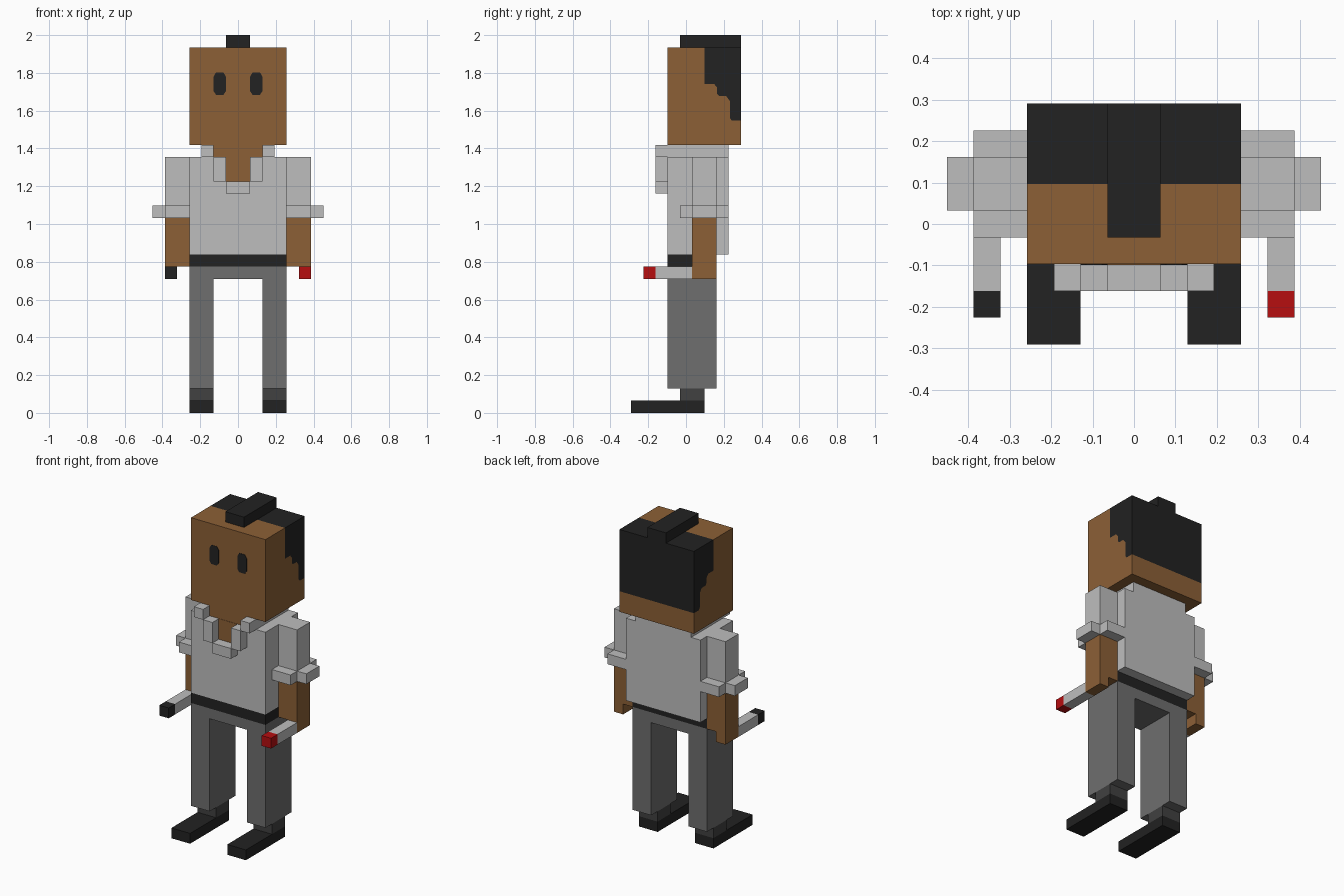
import bpy

U = 2 / 31  # one block

cube = bpy.data.objects.get("Cube")
if cube:
    bpy.data.objects.remove(cube, do_unlink=True)


def material(name, rgb):
    mat = bpy.data.materials.new(name)
    mat.use_nodes = True
    color = [((c / 255 + 0.055) / 1.055) ** 2.4 for c in rgb] + [1]
    mat.diffuse_color = color
    mat.node_tree.nodes["Principled BSDF"].inputs["Base Color"].default_value = color
    return mat


skin = material("brown skin", (140, 96, 54))
black = material("soft black", (34, 34, 34))
cloth = material("light grey", (190, 190, 190))
trouser = material("mid grey", (110, 110, 110))
sock = material("dark grey", (65, 65, 65))
red = material("red", (182, 14, 16))


def prism(name, mat, outline, axis, lo, hi):
    """Extrude an outline along x (outline in y, z) or y (outline in x, z)."""
    def point(p, d):
        return (d * U, p[0] * U, p[1] * U) if axis == "x" else (p[0] * U, d * U, p[1] * U)
    n = len(outline)
    verts = [point(p, d) for d in (lo, hi) for p in outline]
    faces = [list(range(n)), list(range(n, 2 * n))]
    faces += [[i, (i + 1) % n, n + (i + 1) % n, n + i] for i in range(n)]
    mesh = bpy.data.meshes.new(name)
    mesh.from_pydata(verts, [], faces)
    mesh.materials.append(mat)
    obj = bpy.data.objects.new(name, mesh)
    bpy.context.collection.objects.link(obj)
    # consistent outward normals
    import bmesh
    bm = bmesh.new()
    bm.from_mesh(mesh)
    bmesh.ops.recalc_face_normals(bm, faces=bm.faces)
    bm.to_mesh(mesh)
    bm.free()
    return obj


def box(name, mat, x, y, z):
    outline = [(y[0], z[0]), (y[1], z[0]), (y[1], z[1]), (y[0], z[1])]
    return prism(name, mat, outline, "x", *x)


def pair(name, mat, x, y, z):
    box("left_" + name, mat, x, y, z)
    box("right_" + name, mat, (-x[1], -x[0]), y, z)


# Head and hair share a stepped hairline
hairline = [(1.5, 30), (1.5, 27), (2.3, 27), (2.55, 26.7), (2.55, 26.2), (2.75, 26),
            (3.3, 26), (3.6, 25.6), (3.6, 24.2), (3.75, 24), (4.5, 24)]
prism("hair", black, hairline + [(4.5, 30)], "x", -4, 4)
prism("head", skin, hairline + [(4.5, 22), (-1.5, 22), (-1.5, 30)], "x", -4, 4)
box("hair_crest", black, (-1, 1), (-0.5, 4.5), (30, 31))

# Eyes as thin plates with clipped corners
for side, s in (("left", 1), ("right", -1)):
    eye = [(1.2, 26.1), (1.8, 26.1), (2, 26.4), (2, 27.6), (1.8, 27.95),
           (1.2, 27.95), (1, 27.6), (1, 26.4)]
    prism(side + "_eye", black, [(s * x, z) for x, z in eye], "y", -1.53, -1.5)

# Neck and open neckline
box("neck", skin, (-2, 2), (-1.5, 2.5), (21, 22))
box("neckline", skin, (-1, 1), (-1.53, -1.5), (19, 21))

# Shirt and raised collar
box("shirt", cloth, (-4, 4), (-1.5, 2.5), (13, 21))
box("shirt_back", cloth, (-4, 4), (2.5, 3.5), (13, 21))
box("collar_back", cloth, (-3, 3), (2.5, 3.5), (21, 22))
pair("collar_top", cloth, (2, 3), (-2.5, 2.5), (21, 22))
pair("collar_side", cloth, (1, 2), (-2.5, -1.5), (19, 21))
box("collar_point", cloth, (-1, 1), (-2.5, -1.5), (18, 19))

# Sleeves, cuffs, arms and hands
pair("sleeve", cloth, (4, 6), (0.5, 2.5), (17, 21))
pair("cuff", cloth, (4, 6), (-0.5, 3.5), (16, 17))
pair("cuff_edge", cloth, (6, 7), (0.5, 2.5), (16, 17))
pair("arm", skin, (4, 6), (0.5, 2.5), (12, 16))
pair("hand", skin, (5, 6), (0.5, 2.5), (11, 12))

# Held sticks with different tips
pair("stick", cloth, (5, 6), (-2.5, 0.5), (11, 12))
box("left_stick_tip", red, (5, 6), (-3.5, -2.5), (11, 12))
box("right_stick_tip", black, (-6, -5), (-3.5, -2.5), (11, 12))

# Belt, trousers, socks and shoes
box("belt", black, (-4, 4), (-1.5, 2.5), (12, 13))
box("hips", trouser, (-4, 4), (-1.5, 2.5), (11, 12))
pair("leg", trouser, (2, 4), (-1.5, 2.5), (2, 11))
pair("sock", sock, (2, 4), (-0.5, 1.5), (1, 2))
pair("shoe", black, (2, 4), (-4.5, 1.5), (0, 1))
